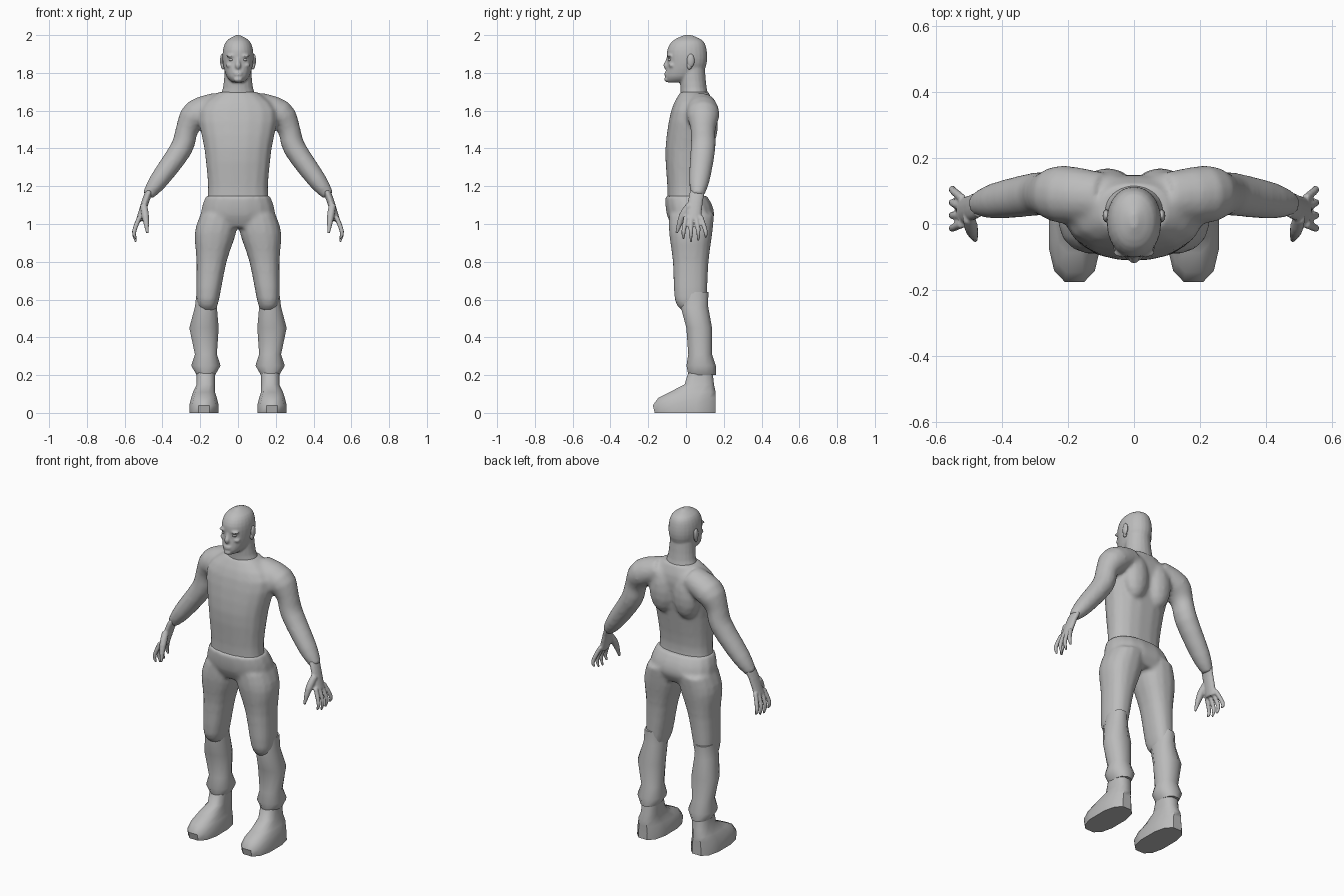
import bpy, bmesh, math
from mathutils import Vector

cube = bpy.data.objects.get("Cube")
if cube:
    bpy.data.objects.remove(cube)

grey = bpy.data.materials.new("plain_grey")
grey.use_nodes = True
grey.diffuse_color = (.5, .5, .5, 1)
grey.node_tree.nodes["Principled BSDF"].inputs["Base Color"].default_value = grey.diffuse_color

SIDES = {"left": 1, "right": -1}


def spline(rows, steps):
    """Ease a short profile into a smooth one that passes through every row."""
    rows = [Vector(row) for row in rows]
    padded = [rows[0]] + rows + [rows[-1]]
    result = []
    for before, start, end, after in zip(padded, padded[1:], padded[2:], padded[3:]):
        enter, leave = (end - before) / 2, (after - start) / 2
        for step in range(steps):
            t = step / steps
            ease = t * t * (3 - 2 * t)
            result.append(start.lerp(end, ease) + enter * t * (1 - t) ** 2 - leave * t * t * (1 - t))
    return result + [rows[-1]]


def skin(bm, rings, sides, box):
    """Bridge rings given as centre, u axis and v axis, then cap both ends."""
    loops = []
    for centre, u, v in rings:
        loop = []
        for i in range(sides):
            angle = math.tau * (i + .5) / sides
            across, along = math.cos(angle), math.sin(angle)
            across = math.copysign(abs(across) ** box, across)
            along = math.copysign(abs(along) ** box, along)
            loop.append(bm.verts.new(centre + u * across + v * along))
        loops.append(loop)
    for low, high in zip(loops, loops[1:]):
        for i in range(sides):
            j = (i + 1) % sides
            bm.faces.new((low[i], low[j], high[j], high[i]))
    bm.faces.new(loops[0])
    bm.faces.new(loops[-1])


def column(bm, rows, side=1, sides=16, box=.85, steps=3):
    """Stack level rings from rows of height, middle x, half width, front, back."""
    rings = []
    for z, x, half, front, back in spline(rows, steps):
        centre = Vector((side * x, (front + back) / 2, z))
        rings.append((centre, Vector((half, 0, 0)), Vector((0, (back - front) / 2, 0))))
    skin(bm, rings, sides, box)


def limb(bm, rows, side=1, depth=1, sides=12):
    """Sweep rings along a path from rows of x, y, z, radius."""
    rows = spline(rows, 3)
    points = [Vector((side * x, y, z)) for x, y, z, radius in rows]
    rings = []
    for i, point in enumerate(points):
        ahead = points[min(i + 1, len(points) - 1)]
        behind = points[max(i - 1, 0)]
        path = (ahead - behind).normalized()
        u = Vector((0, 1, 0)).cross(path).normalized()
        radius = rows[i][3]
        rings.append((point, u * radius, path.cross(u) * radius * depth))
    skin(bm, rings, sides, 1)


def ball(bm, centre, size):
    made = bmesh.ops.create_uvsphere(bm, u_segments=12, v_segments=8, radius=1)["verts"]
    bmesh.ops.scale(bm, vec=size, verts=made)
    bmesh.ops.translate(bm, vec=centre, verts=made)


def finish(name, bm, voxel=0, rounds=4):
    """Make the object; a voxel size fuses its overlapping pieces."""
    bmesh.ops.recalc_face_normals(bm, faces=bm.faces)
    mesh = bpy.data.meshes.new(name)
    bm.to_mesh(mesh)
    bm.free()
    obj = bpy.data.objects.new(name, mesh)
    bpy.context.collection.objects.link(obj)
    mesh.materials.append(grey)
    if voxel:
        fuse = obj.modifiers.new("fuse", "REMESH")
        fuse.mode = "VOXEL"
        fuse.voxel_size = voxel
        fuse.use_smooth_shade = True
        relax = obj.modifiers.new("relax", "SMOOTH")
        relax.iterations = rounds
    bpy.ops.object.select_all(action="DESELECT")
    obj.select_set(True)
    bpy.context.view_layer.objects.active = obj
    bpy.ops.object.shade_smooth_by_angle(angle=math.radians(45))


# Shirt: chest, shoulder blades and arms fused together
bm = bmesh.new()
column(bm, [(1.1, 0, .17, -.1, .1), (1.2, 0, .16, -.1, .09), (1.4, 0, .18, -.11, .12),
            (1.6, 0, .21, -.08, .15), (1.7, 0, .1, -.03, .12)])
for side in SIDES.values():
    limb(bm, [(.1, .08, 1.63, .07), (.22, .09, 1.58, .08), (.27, .09, 1.5, .06), (.3, .09, 1.4, .06),
              (.42, .07, 1.23, .05), (.48, .06, 1.15, .03)], side, 1.1, 16)
    ball(bm, (side * .08, .11, 1.53), (.08, .06, .14))
finish("shirt", bm, .011, 5)

# Hands: palm, four spread fingers and a thumb
for label, side in SIDES.items():
    bm = bmesh.new()
    limb(bm, [(.47, .06, 1.17, .02), (.49, .05, 1.12, .02), (.52, .04, 1.02, .02)], side, 2)
    for finger in range(4):
        root = finger * .026
        tip = root + (finger - 1) * .013
        drop = .9 + .015 * abs(finger - 1.3)
        limb(bm, [(.52, root, 1.04, .013), (.55, tip, .96, .012), (.54, tip, drop, .006)], side, 1, 8)
    limb(bm, [(.5, .02, 1.1, .02), (.49, -.02, 1.04, .02), (.48, -.05, .95, .007)], side, 1, 8)
    finish(label + "_hand", bm, .006, 2)

# Trousers: hips and thighs fused together
bm = bmesh.new()
column(bm, [(.98, 0, .19, -.07, .12), (1.04, 0, .2, -.1, .15), (1.1, 0, .19, -.11, .14),
            (1.15, 0, .17, -.11, .11)])
for side in SIDES.values():
    column(bm, [(.54, .16, .04, -.02, .1), (.6, .16, .06, -.06, .11), (.8, .14, .08, -.07, .12),
                (.95, .12, .11, -.09, .14), (1.05, .1, .1, -.09, .15)], side)
finish("trousers", bm, .011)

# Gathered lower trouser legs with a flared cuff, and the boots below
for label, side in SIDES.items():
    bm = bmesh.new()
    column(bm, [(.2, .17, .05, .01, .16), (.25, .17, .08, 0, .16), (.31, .17, .06, .01, .14),
                (.45, .18, .08, 0, .14), (.56, .17, .06, -.03, .12), (.64, .17, .05, -.02, .12)],
           side, 12, .9, 1)
    finish(label + "_trouser_leg", bm)
    bm = bmesh.new()
    column(bm, [(0, .18, .08, -.17, .16), (.04, .18, .08, -.18, .16), (.08, .18, .07, -.15, .16),
                (.11, .18, .06, -.09, .16), (.15, .17, .05, -.01, .15), (.24, .17, .05, .02, .14)],
           side, 12, .75, 1)
    finish(label + "_boot", bm)

# Head: skull, neck, nose, lips, chin, brows and cheeks fused together
bm = bmesh.new()
column(bm, [(1.75, 0, .03, -.1, .04), (1.78, 0, .06, -.11, .08), (1.85, 0, .08, -.1, .11),
            (1.92, 0, .08, -.1, .11), (1.97, 0, .06, -.07, .09), (2, 0, .01, -.01, .03)], 1, 24, .95)
column(bm, [(1.65, 0, .11, -.03, .13), (1.72, 0, .08, -.03, .11), (1.83, 0, .07, -.04, .1)], 1, 20, 1)
limb(bm, [(0, -.09, 1.89, .01), (0, -.1, 1.86, .01), (0, -.105, 1.84, .016), (0, -.1, 1.82, .01)])
for height, thickness in ((1.8, .005), (1.79, .006), (1.765, .013)):
    ball(bm, (0, -.105, height), (.023, .01, thickness))
for side in SIDES.values():
    ball(bm, (side * .036, -.086, 1.89), (.028, .016, .008))
    ball(bm, (side * .042, -.074, 1.84), (.022, .018, .014))
finish("head", bm, .006, 3)

# Eyes and ears
for label, side in SIDES.items():
    bm = bmesh.new()
    ball(bm, (side * .035, -.083, 1.87), (.014, .013, .008))
    finish(label + "_eye", bm)
    bm = bmesh.new()
    ball(bm, (side * .084, .025, 1.865), (.011, .02, .036))
    ball(bm, (side * .08, .018, 1.84), (.01, .014, .022))
    finish(label + "_ear", bm)
